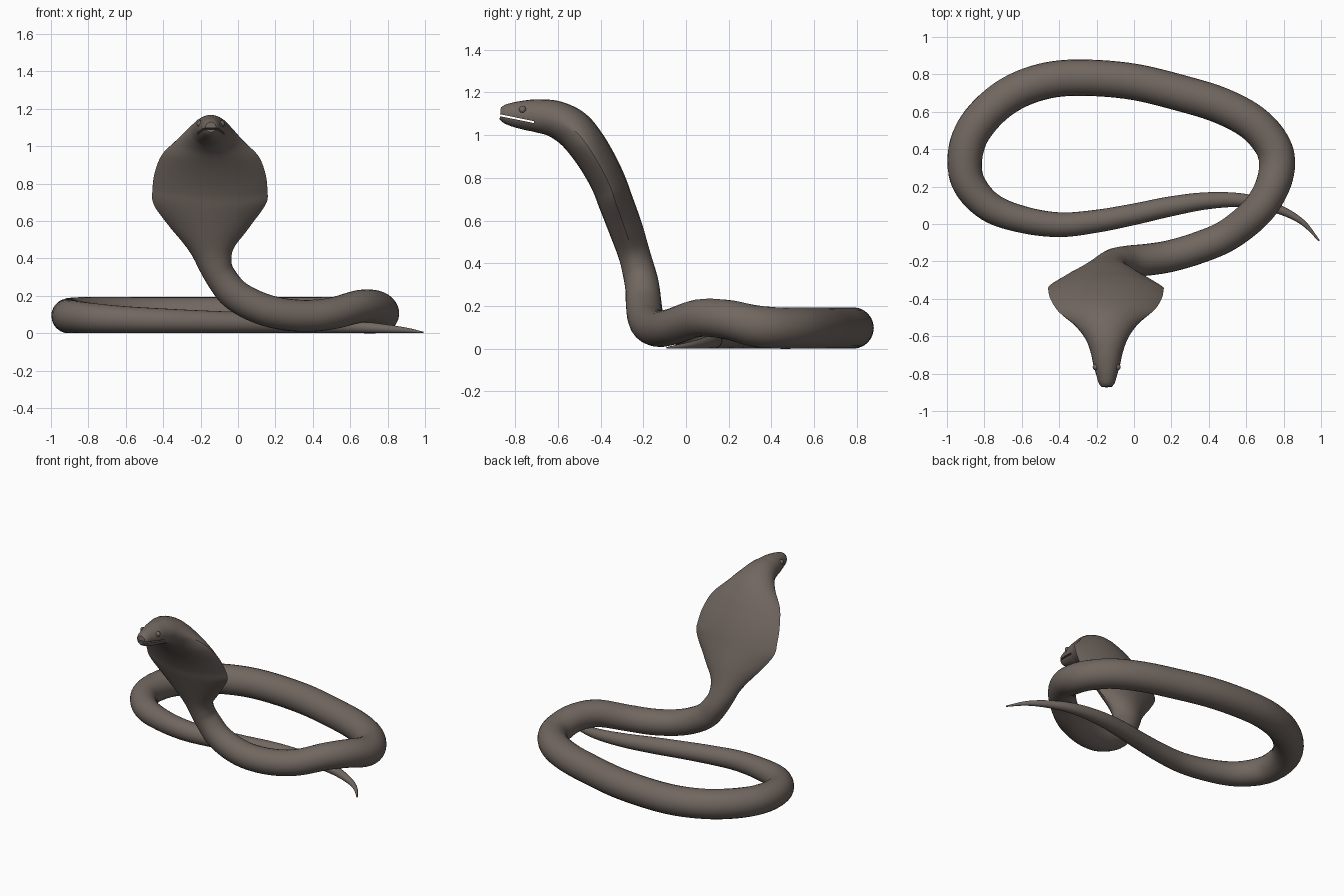
import bpy
import math
from mathutils import Vector

old = bpy.data.objects.get("Cube")
if old:
    bpy.data.objects.remove(old, do_unlink=True)


def make_material(name, color):
    mat = bpy.data.materials.new(name)
    mat.use_nodes = True
    mat.diffuse_color = color
    mat.node_tree.nodes["Principled BSDF"].inputs["Base Color"].default_value = color
    return mat


skin = make_material("brown grey skin", (0.165, 0.135, 0.117, 1))


def catmull_rom(p0, p1, p2, p3, t):
    """Blend every value of a station, so position and size flow together."""
    return [0.5 * (2 * b + (c - a) * t + (2 * a - 5 * b + 4 * c - d) * t * t
                   + (3 * b - a - 3 * c + d) * t ** 3)
            for a, b, c, d in zip(p0, p1, p2, p3)]


def refine(stations, steps):
    last = len(stations) - 1
    result = []
    for i in range(last):
        window = [stations[min(max(i + k, 0), last)] for k in (-1, 0, 1, 2)]
        result += [catmull_rom(*window, s / steps) for s in range(steps)]
    return result + [stations[last]]


def loft(name, stations, sides):
    """Skin oval sections (x, y, z, half width, half thickness, edge thinness)."""
    centers = [Vector(s[:3]) for s in stations]
    back = Vector((0, 1, 1))
    verts, faces = [], []
    for i, (x, y, z, wide, thick, thin) in enumerate(stations):
        after = centers[min(i + 1, len(centers) - 1)]
        before = centers[max(i - 1, 0)]
        tangent = (after - before).normalized()
        side = tangent.cross(back).normalized()
        normal = side.cross(tangent)
        for j in range(sides):
            angle = math.tau * j / sides
            c, s = math.cos(angle), math.sin(angle)
            rise = math.copysign(abs(s) ** (1 + max(thin, 0)), s)
            verts.append(centers[i] + side * wide * c + normal * thick * rise)
    for i in range(len(stations) - 1):
        for j in range(sides):
            k = (j + 1) % sides
            faces.append((i * sides + j, i * sides + k,
                          (i + 1) * sides + k, (i + 1) * sides + j))
    faces.append(tuple(reversed(range(sides))))
    faces.append(tuple(range(len(verts) - sides, len(verts))))
    mesh = bpy.data.meshes.new(name)
    mesh.from_pydata(verts, [], faces)
    mesh.materials.append(skin)
    obj = bpy.data.objects.new(name, mesh)
    bpy.context.collection.objects.link(obj)
    return obj


def select_only(obj):
    bpy.ops.object.select_all(action='DESELECT')
    obj.select_set(True)
    bpy.context.view_layer.objects.active = obj


# Coil from tail tip to the front: x, y, radius, lift off the ground
coil = [
    (.99, -.09, .004, 0), (.9, .01, .015, 0), (.77, .08, .025, 0),
    (.6, .125, .035, 0), (.4, .125, .045, 0), (.2, .095, .053, 0),
    (0, .052, .057, 0), (-.2, .015, .061, 0), (-.4, -.004, .066, 0),
    (-.6, .025, .072, 0), (-.77, .09, .08, 0), (-.88, .21, .088, 0),
    (-.905, .34, .093, 0), (-.87, .48, .096, 0), (-.77, .61, .097, 0),
    (-.63, .71, .097, 0), (-.45, .77, .097, 0), (-.25, .782, .097, 0),
    (0, .76, .097, 0), (.25, .7, .097, 0), (.46, .635, .097, 0),
    (.63, .545, .097, 0), (.735, .43, .097, 0), (.765, .32, .097, .01),
    (.735, .19, .092, .045), (.65, .06, .088, .055), (.5, -.06, .085, .02),
    (.35, -.125, .085, .008), (.2, -.17, .085, .025),
]

# Neck, hood and head: x, y, z, half width, half thickness, edge thinness
neck = [
    (.08, -.19, .15, .085, .085, 0), (-.02, -.198, .21, .085, .083, 0),
    (-.085, -.205, .29, .083, .08, 0), (-.12, -.22, .36, .09, .077, .1),
    (-.14, -.245, .45, .122, .075, .3), (-.147, -.285, .57, .215, .08, .6),
    (-.15, -.33, .69, .3, .082, .8), (-.15, -.36, .77, .307, .083, .8),
    (-.15, -.405, .86, .295, .086, .8), (-.15, -.465, .955, .255, .09, .7),
    (-.148, -.53, 1.03, .175, .092, .4), (-.146, -.61, 1.075, .115, .086, .1),
    (-.146, -.69, 1.09, .085, .078, 0), (-.146, -.75, 1.094, .072, .07, 0),
    (-.146, -.81, 1.097, .055, .057, 0), (-.146, -.85, 1.1, .043, .043, 0),
    (-.146, -.87, 1.102, .028, .028, 0),
]
body = loft("snake_body",
            refine([(x, y, r + lift, r, r, 0) for x, y, r, lift in coil] + neck, 6), 24)

# Mouth slit cut through the snout
bpy.ops.mesh.primitive_cube_add(size=1, location=(-.146, -.81, 1.081), rotation=(-.2, 0, 0))
slit = bpy.context.object
slit.name = "mouth_cutter"
slit.scale = (.4, .2, .009)
slit.hide_render = True
slit.data.materials.append(skin)
cut = body.modifiers.new("mouth", 'BOOLEAN')
cut.operation = 'DIFFERENCE'
cut.solver = 'EXACT'
cut.object = slit
select_only(body)
bpy.ops.object.modifier_apply(modifier=cut.name)
bpy.data.objects.remove(slit, do_unlink=True)
bpy.ops.object.shade_smooth_by_angle(angle=math.radians(40))

# Eyes set into both sides of the head
for label, sign in (("left", 1), ("right", -1)):
    bpy.ops.mesh.primitive_uv_sphere_add(segments=16, ring_count=10, radius=.017,
                                         location=(-.146 + sign * .058, -.765, 1.12))
    eye = bpy.context.object
    eye.name = label + "_eye"
    eye.data.materials.append(skin)
    bpy.ops.object.shade_smooth()
